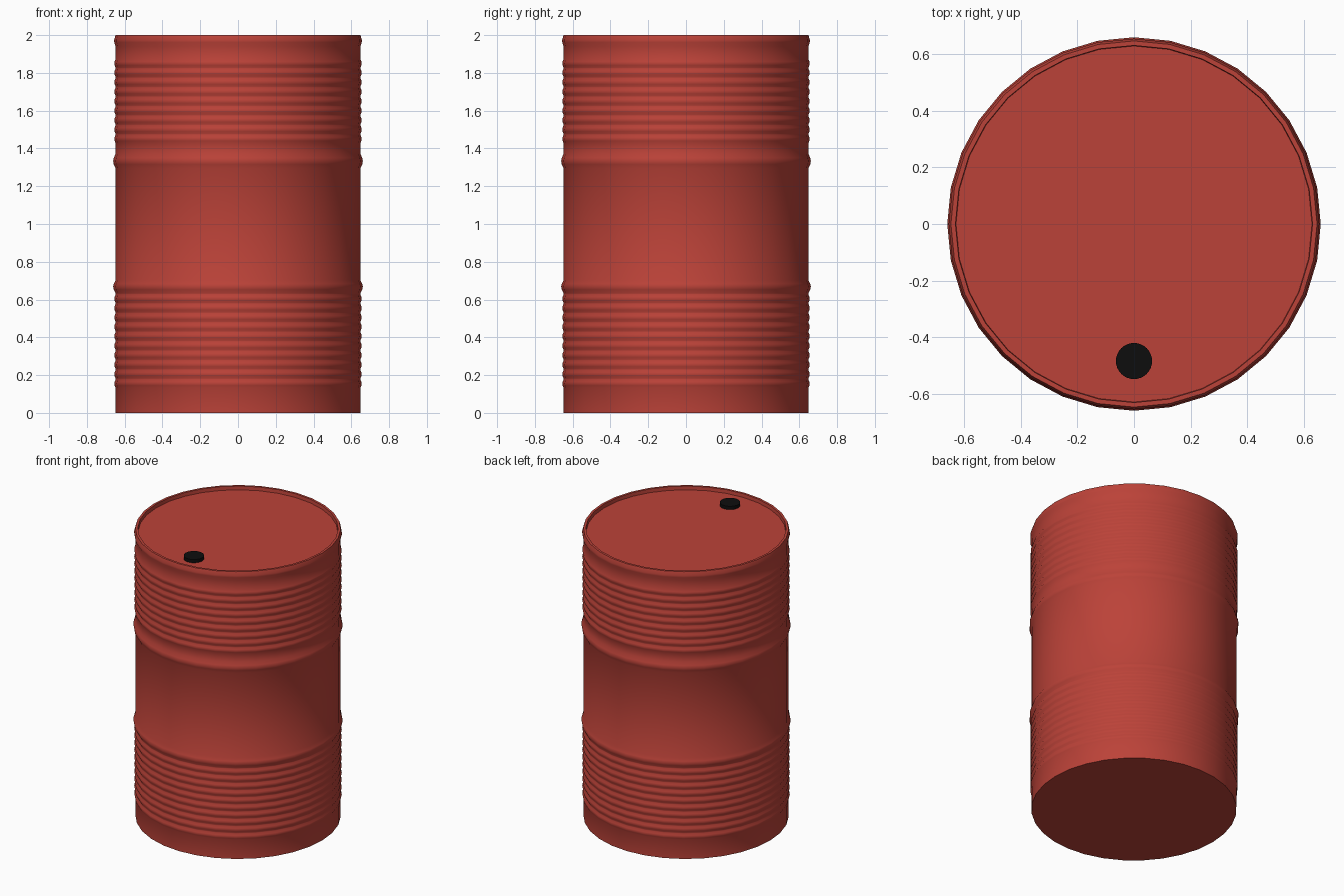
import bpy, bmesh, math

if "Cube" in bpy.data.objects:
    bpy.data.objects.remove(bpy.data.objects["Cube"])

SEG = 32


def material(name, color):
    m = bpy.data.materials.new(name)
    m.diffuse_color = (*color, 1)
    m.use_nodes = True
    m.node_tree.nodes["Principled BSDF"].inputs["Base Color"].default_value = m.diffuse_color
    return m


def lathe(name, profile, mat, segments=SEG, center=(0, 0), angle=35):
    """Revolve (radius, height) points around z; radius 0 closes to a cap."""
    bm = bmesh.new()
    rings = []
    for r, z in profile:
        ring = []
        for i in range(segments):
            a = 2 * math.pi * i / segments
            ring.append(bm.verts.new((center[0] + r * math.cos(a),
                                      center[1] + r * math.sin(a), z)))
        rings.append(ring)
    for lo, hi in zip(rings, rings[1:]):
        for i in range(segments):
            j = (i + 1) % segments
            bm.faces.new((lo[i], lo[j], hi[j], hi[i]))
    bm.faces.new(rings[0][::-1])
    bm.faces.new(rings[-1])
    me = bpy.data.meshes.new(name)
    bm.to_mesh(me)
    bm.free()
    ob = bpy.data.objects.new(name, me)
    bpy.context.collection.objects.link(ob)
    me.materials.append(mat)
    bpy.ops.object.select_all(action='DESELECT')
    ob.select_set(True)
    bpy.context.view_layer.objects.active = ob
    bpy.ops.object.shade_smooth_by_angle(angle=math.radians(angle))
    return ob


def bump(z, half, height):
    """Rounded bead standing out from the drum wall."""
    return [(R, z - half), (R + height * 0.75, z - half * 0.45), (R + height, z),
            (R + height * 0.75, z + half * 0.45), (R, z + half)]


red = material("red_paint", (0.50, 0.055, 0.04))
black = material("black_plastic", (0.004, 0.004, 0.004))

# Drum wall with fine ribs and two rolling hoops
R = 0.648
profile = [(R, 0)]
for i in range(10):
    profile += bump(0.155 + 0.05 * i, 0.022, 0.007)
profile += bump(0.668, 0.035, 0.013)
profile += bump(1.333, 0.038, 0.013)
for i in range(9):
    profile += bump(1.45 + 0.05 * i, 0.022, 0.007)

# Rolled top rim and recessed lid
profile += [(R, 1.94), (0.655, 1.962), (0.656, 1.975), (0.648, 2.0),
            (0.632, 2.0), (0.630, 1.975)]
lathe("drum_body", profile, red, angle=60)

# Filler cap
lathe("filler_cap", [(0.064, 1.97), (0.064, 1.998)], black, center=(0, -0.485))
